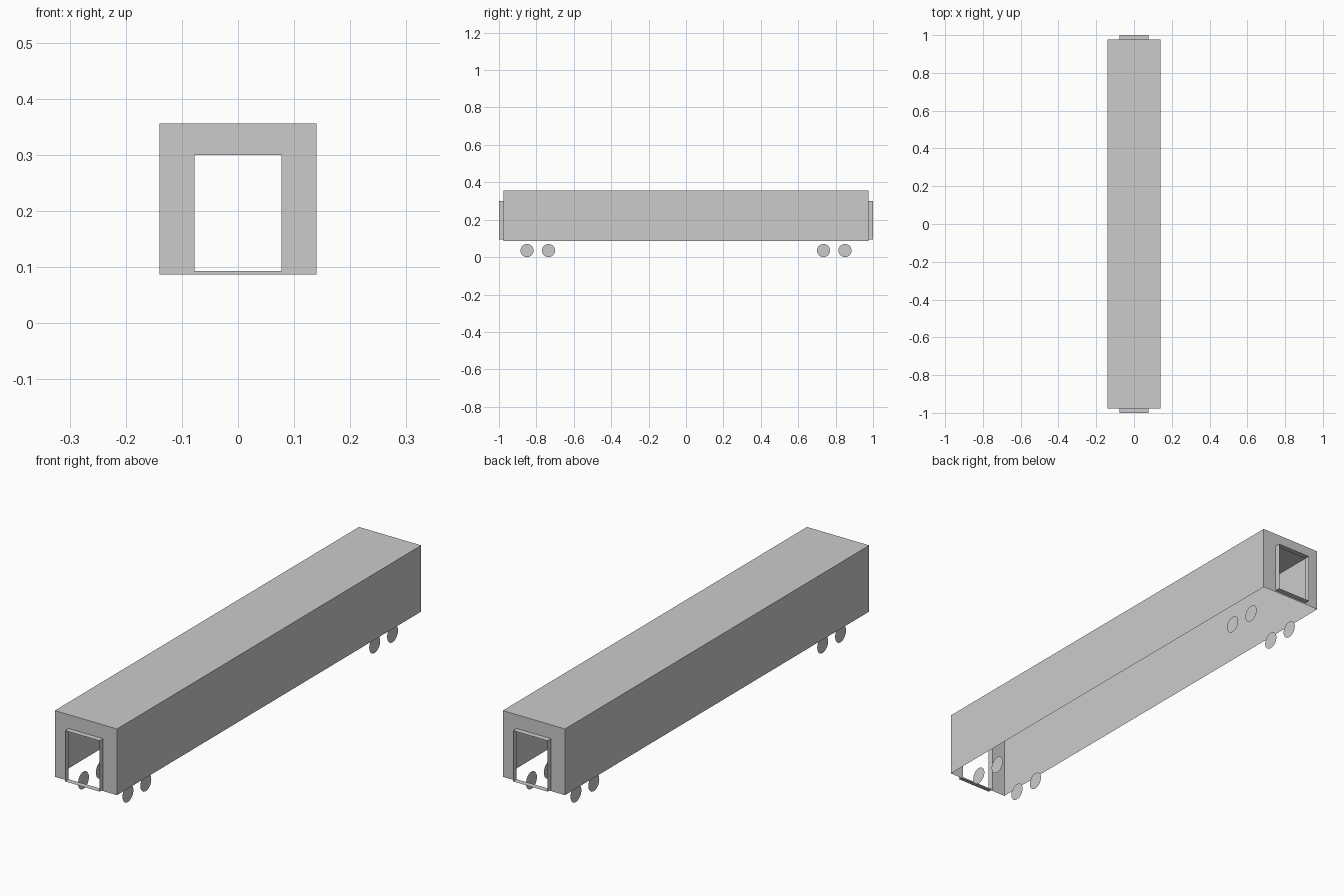
import bpy, bmesh
from math import radians
from mathutils import Matrix

if "Cube" in bpy.data.objects:
    bpy.data.objects.remove(bpy.data.objects["Cube"])

HALF_W, BOTTOM, TOP = 0.14, 0.087, 0.356      # carriage shell
DOOR_W, SILL, LINTEL = 0.0775, 0.0935, 0.30   # end doorways
END_Y, TIP_Y = 0.977, 1.0
WHEEL_R, WHEEL_X = 0.035, 0.10


def finish(name, bm):
    mesh = bpy.data.meshes.new(name)
    bm.to_mesh(mesh)
    bm.free()
    obj = bpy.data.objects.new(name, mesh)
    bpy.context.collection.objects.link(obj)
    return obj


def rect(bm, w, z0, z1, y):
    """Rectangle of vertices in the x-z plane."""
    return [bm.verts.new(p) for p in ((-w, y, z0), (w, y, z0), (w, y, z1), (-w, y, z1))]


def band(bm, a, b):
    """Ring of quads between two rectangles."""
    for i in range(4):
        j = (i + 1) % 4
        bm.faces.new((a[i], a[j], b[j], b[i]))


# Side walls and roof: thin sheet with an open underside
bm = bmesh.new()
front = rect(bm, HALF_W, BOTTOM, TOP, -END_Y)
back = rect(bm, HALF_W, BOTTOM, TOP, END_Y)
for i, j in ((1, 2), (2, 3), (3, 0)):
    bm.faces.new((front[i], back[i], back[j], front[j])[::-1])
bmesh.ops.recalc_face_normals(bm, faces=bm.faces)
finish("carriage_shell", bm)

for end, side in (("front", -1), ("back", 1)):
    # End wall with doorway
    bm = bmesh.new()
    band(bm, rect(bm, HALF_W, BOTTOM, TOP, side * END_Y),
         rect(bm, DOOR_W, SILL, LINTEL, side * END_Y))
    if side > 0:
        bmesh.ops.reverse_faces(bm, faces=bm.faces)
    finish(end + "_end_wall", bm)

    # Thin gangway collar projecting from the doorway
    bm = bmesh.new()
    band(bm, rect(bm, DOOR_W, SILL, LINTEL, side * END_Y),
         rect(bm, DOOR_W, SILL, LINTEL, side * TIP_Y))
    if side < 0:
        bmesh.ops.reverse_faces(bm, faces=bm.faces)
    finish(end + "_gangway_collar", bm)

    # Flat disc wheels, two axles per end
    for label, y in (("inner", 0.735), ("outer", 0.85)):
        for hand, x in (("left", -1), ("right", 1)):
            bm = bmesh.new()
            place = (Matrix.Translation((x * WHEEL_X, side * y, WHEEL_R))
                     @ Matrix.Rotation(radians(90 * x), 4, 'Y'))
            bmesh.ops.create_circle(bm, cap_ends=True, segments=32,
                                    radius=WHEEL_R, matrix=place)
            finish(f"{end}_{label}_{hand}_wheel", bm)
